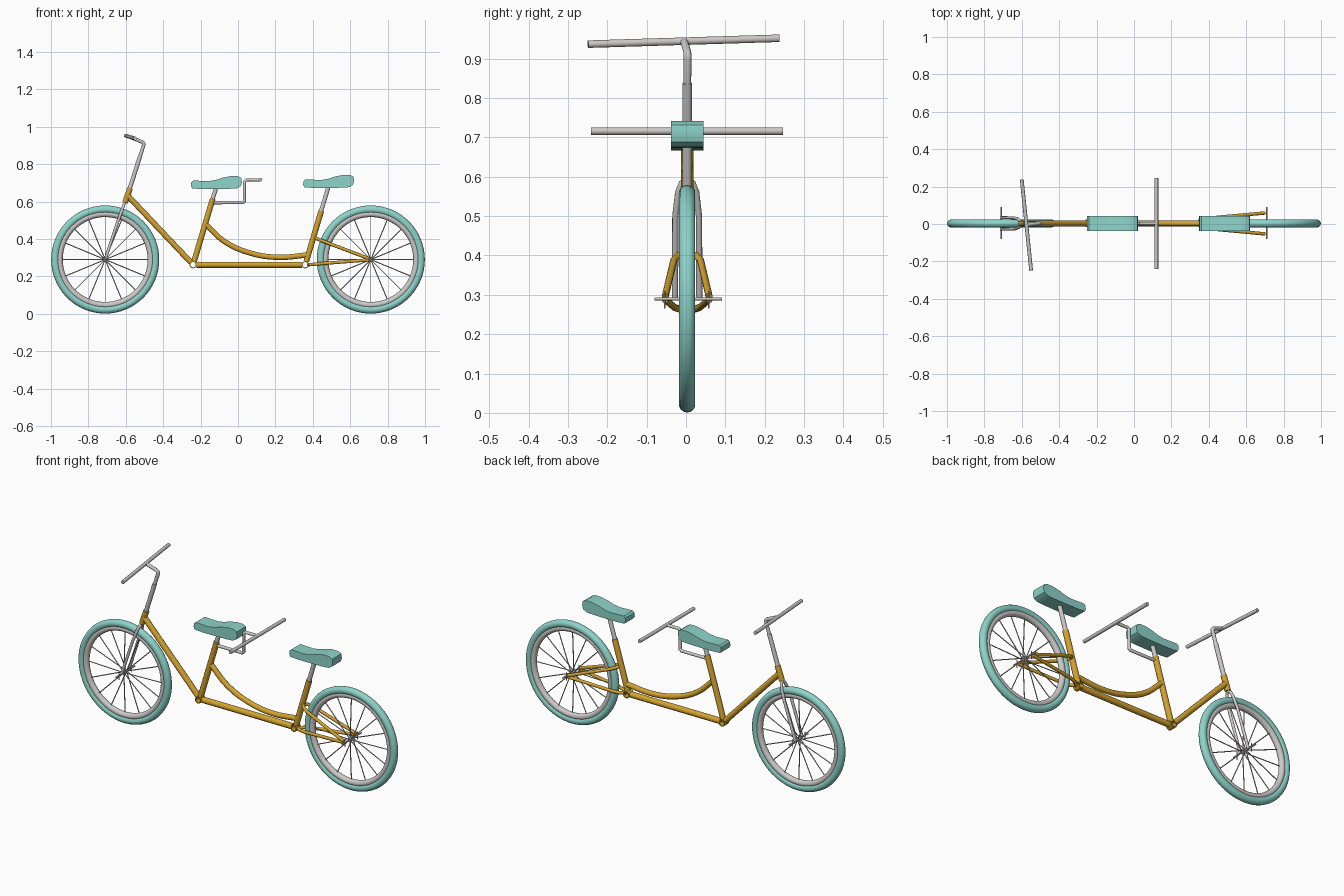
import bpy, bmesh, math
from mathutils import Vector, Matrix

cube = bpy.data.objects.get("Cube")
if cube:
    bpy.data.objects.remove(cube, do_unlink=True)


def material(name, rgb):
    m = bpy.data.materials.new(name)
    m.use_nodes = True
    m.diffuse_color = (*rgb, 1)
    m.node_tree.nodes["Principled BSDF"].inputs["Base Color"].default_value = (*rgb, 1)
    return m


TEAL = material("teal", (0.27, 0.66, 0.59))
GOLD = material("gold", (0.66, 0.37, 0.03))
METAL = material("grey metal", (0.61, 0.59, 0.58))
MID = 0.003  # y of the frame's middle plane


def finish(name, mesh, mat):
    mesh.materials.clear()
    mesh.materials.append(mat)
    mesh.shade_smooth()
    mesh.set_sharp_from_angle(angle=math.radians(40))
    ob = bpy.data.objects.new(name, mesh)
    ob.location.y = MID
    bpy.context.collection.objects.link(ob)
    return ob


def from_bmesh(name, bm, mat):
    bmesh.ops.recalc_face_normals(bm, faces=bm.faces)
    mesh = bpy.data.meshes.new(name)
    bm.to_mesh(mesh)
    bm.free()
    return finish(name, mesh, mat)


def tube(name, points, radius, mat, smooth=False):
    """Capped round tube along a path, straight or smoothly curved."""
    curve = bpy.data.curves.new(name, "CURVE")
    curve.dimensions = "3D"
    curve.bevel_depth = radius
    curve.bevel_resolution = 3
    curve.use_fill_caps = True
    spline = curve.splines.new("BEZIER" if smooth else "POLY")
    if smooth:
        spline.bezier_points.add(len(points) - 1)
        spline.resolution_u = 8
        for bp, p in zip(spline.bezier_points, points):
            bp.co = p
            bp.handle_left_type = bp.handle_right_type = "AUTO"
    else:
        spline.points.add(len(points) - 1)
        for sp, p in zip(spline.points, points):
            sp.co = (*p, 1)
    temp = bpy.data.objects.new(name + " path", curve)
    mesh = bpy.data.meshes.new_from_object(temp)
    bpy.data.objects.remove(temp)
    bpy.data.curves.remove(curve)
    return finish(name, mesh, mat)


def ring(name, center, section, mat, steps=64):
    """Revolve a closed (radius, y) section about the y axis."""
    bm = bmesh.new()
    verts = [bm.verts.new((r, y, 0)) for r, y in section]
    edges = [bm.edges.new((verts[i - 1], verts[i])) for i in range(len(verts))]
    bmesh.ops.spin(bm, geom=verts + edges, cent=(0, 0, 0), axis=(0, 1, 0),
                   angle=math.tau, steps=steps, use_merge=True)
    bmesh.ops.remove_doubles(bm, verts=bm.verts, dist=0.0001)
    bmesh.ops.translate(bm, verts=bm.verts, vec=center)
    return from_bmesh(name, bm, mat)


def oval(radius, a, b, n=14):
    return [(radius + a * math.cos(math.tau * i / n), b * math.sin(math.tau * i / n))
            for i in range(n)]


# Wheels with tyre, rim, spokes and axle
def wheel(side, x):
    hub = Vector((x, 0, 0.29))
    ring(side + "_tyre", hub, oval(0.268, 0.021, 0.021), TEAL)
    ring(side + "_rim", hub, oval(0.244, 0.017, 0.017), METAL)
    bm = bmesh.new()
    count = 16
    for i in range(count):
        a = math.tau * i / count
        start = Vector((0, 0.012 if i % 2 else -0.012, 0))
        end = Vector((math.cos(a), 0, math.sin(a))) * 0.235
        d = end - start
        turn = d.to_track_quat("Z", "Y").to_matrix().to_4x4()
        bmesh.ops.create_cone(bm, cap_ends=True, segments=6, radius1=0.0028, radius2=0.0028,
                              depth=d.length,
                              matrix=Matrix.Translation(hub + (start + end) / 2) @ turn)
    from_bmesh(side + "_spokes", bm, METAL)
    tube(side + "_hub", [hub + Vector((0, y, 0)) for y in (-0.02, 0.02)], 0.008, METAL)
    tube(side + "_axle", [hub + Vector((0, y, 0)) for y in (-0.083, 0.088)], 0.004, METAL)
    for y in (-0.057, 0.055):
        tube(side + "_axle_lever", [hub + Vector((0, y, z)) for z in (-0.025, 0.02)],
             0.002, METAL)


wheel("front", -0.71)
wheel("rear", 0.71)

# Main frame
tube("head_tube", [(-0.604, 0, 0.595), (-0.577, 0, 0.672)], 0.016, GOLD)
tube("down_tube", [(-0.59, 0, 0.632), (-0.252, 0, 0.275)], 0.016, GOLD)
tube("bottom_tube", [(-0.222, 0, 0.262), (0.342, 0, 0.262)], 0.017, GOLD)
tube("front_seat_tube", [(-0.235, 0, 0.28), (-0.135, 0, 0.615)], 0.016, GOLD)
tube("rear_seat_tube", [(0.365, 0, 0.28), (0.445, 0, 0.55)], 0.016, GOLD)
tube("curved_tube", [(-0.17, 0, 0.475), (-0.07, 0, 0.385), (0.065, 0, 0.325),
                     (0.21, 0, 0.302), (0.37, 0, 0.314)], 0.015, GOLD, True)
for label, x in (("front", -0.24), ("rear", 0.36)):
    ring(label + "_crank_shell", (x, 0, 0.262),
         [(0.014, -0.02), (0.019, -0.02), (0.019, 0.02), (0.014, 0.02)], GOLD, 24)

# Rear stays and fork blades, one per side
for side, s in (("right", -1), ("left", 1)):
    tube(side + "_seat_stay", [(0.41, 0, 0.405), (0.425, s * 0.022, 0.40),
                               (0.455, s * 0.034, 0.388), (0.70, s * 0.056, 0.295)],
         0.009, GOLD)
    tube(side + "_chain_stay", [(0.375, 0, 0.262), (0.40, s * 0.02, 0.264),
                                (0.44, s * 0.032, 0.268), (0.70, s * 0.056, 0.288)],
         0.009, GOLD)
    tube(side + "_fork_blade", [(-0.606, 0, 0.592), (-0.610, s * 0.014, 0.584),
                                (-0.618, s * 0.023, 0.56), (-0.640, s * 0.030, 0.50),
                                (-0.71, s * 0.031, 0.29)], 0.008, METAL)

# Front steering post, stem and bar
tube("steering_post", [(-0.585, 0, 0.65), (-0.525, 0, 0.838)], 0.012, METAL)
tube("front_stem", [(-0.527, 0, 0.83), (-0.505, 0.001, 0.90), (-0.504, 0.001, 0.91),
                    (-0.512, 0, 0.918), (-0.577, -0.008, 0.945)], 0.01, METAL)
tube("front_handlebar", [(-0.60, 0.234, 0.952), (-0.55, -0.252, 0.937)], 0.01, METAL)

# Rear rider's bar carried by the front seat post
tube("rear_stem", [(-0.13, 0, 0.594), (0.025, 0, 0.594), (0.034, 0, 0.602),
                   (0.035, 0, 0.706), (0.044, 0, 0.716), (0.12, 0, 0.716)], 0.009, METAL)
tube("rear_handlebar", [(0.12, -0.244, 0.716), (0.12, 0.244, 0.716)], 0.01, METAL)

# Seat posts
tube("front_seat_post", [(-0.14, 0, 0.60), (-0.112, 0, 0.69)], 0.012, METAL)
tube("rear_seat_post", [(0.44, 0, 0.535), (0.487, 0, 0.69)], 0.012, METAL)

# Saddles: side outline extruded across the bike
OUTLINE = [(-0.252, 0.685), (-0.25, 0.705), (-0.24, 0.714), (-0.20, 0.713), (-0.16, 0.711),
           (-0.12, 0.717), (-0.08, 0.730), (-0.04, 0.738), (0.0, 0.738), (0.018, 0.728),
           (0.021, 0.705), (0.015, 0.685), (-0.005, 0.673), (-0.05, 0.670), (-0.12, 0.669),
           (-0.20, 0.669), (-0.245, 0.672)]
for label, dx, dz in (("front", 0, -0.002), ("rear", 0.6, 0.004)):
    bm = bmesh.new()
    face = bm.faces.new([bm.verts.new((x + dx, -0.041, z + dz)) for x, z in OUTLINE])
    out = bmesh.ops.extrude_face_region(bm, geom=[face])
    moved = [g for g in out["geom"] if isinstance(g, bmesh.types.BMVert)]
    bmesh.ops.translate(bm, verts=moved, vec=(0, 0.082, 0))
    from_bmesh(label + "_saddle", bm, TEAL)
